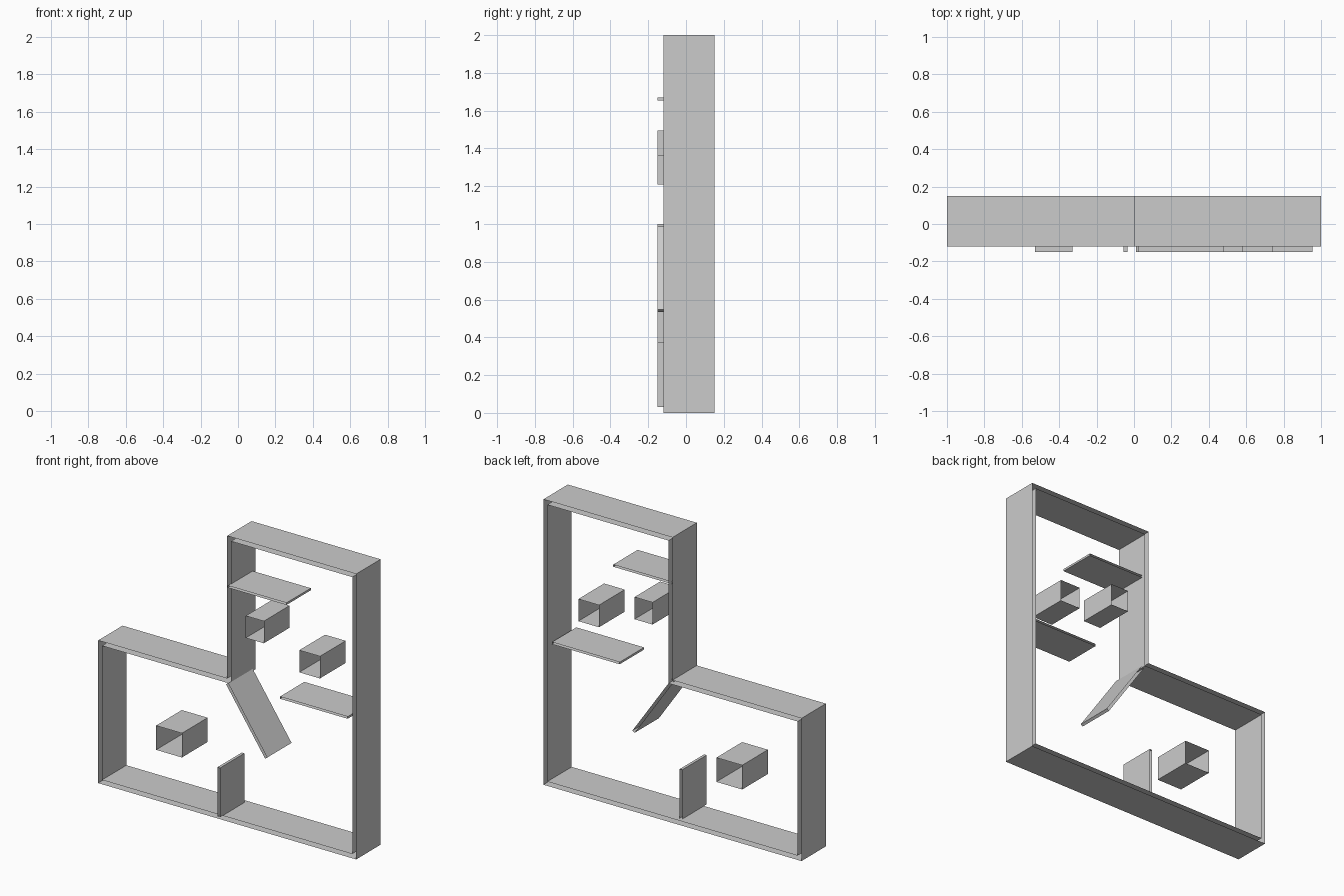
import bpy, bmesh, math

if "Cube" in bpy.data.objects:
    bpy.data.objects.remove(bpy.data.objects["Cube"])


def sleeve(name, outline, y0, y1):
    """Extrude a closed x-z outline along y, open at front and back."""
    bm = bmesh.new()
    verts = [bm.verts.new((x, y0, z)) for x, z in outline]
    edges = [bm.edges.new((v, verts[(i + 1) % len(verts)])) for i, v in enumerate(verts)]
    out = bmesh.ops.extrude_edge_only(bm, edges=edges)
    moved = [g for g in out["geom"] if isinstance(g, bmesh.types.BMVert)]
    bmesh.ops.translate(bm, verts=moved, vec=(0, y1 - y0, 0))
    bmesh.ops.recalc_face_normals(bm, faces=bm.faces[:])
    mesh = bpy.data.meshes.new(name)
    bm.to_mesh(mesh)
    bm.free()
    ob = bpy.data.objects.new(name, mesh)
    bpy.context.collection.objects.link(ob)
    return ob


def rect(x0, x1, z0, z1):
    return [(x0, z0), (x1, z0), (x1, z1), (x0, z1)]


def ell(t):
    """L-shaped outline inset by t."""
    return [(-1 + t, t), (1 - t, t), (1 - t, 2 - t), (t, 2 - t), (t, 1 - t), (-1 + t, 1 - t)]


# L-shaped wall: outer and inner skins
sleeve("outer_wall", ell(0), -0.12, 0.15)
sleeve("inner_wall", ell(0.03), -0.12, 0.15)

# Square open blocks
for name, box in (("low_block", (-0.53, -0.33, 0.37, 0.54)),
                  ("upper_left_block", (0.165, 0.305, 1.34, 1.495)),
                  ("upper_right_block", (0.58, 0.74, 1.21, 1.365))):
    sleeve(name, rect(*box), -0.15, 0.135)

# Thin shelves and divider
for name, box in (("upper_shelf", (0.025, 0.48, 1.655, 1.67)),
                  ("lower_shelf", (0.43, 0.955, 0.985, 1.0)),
                  ("floor_divider", (-0.055, -0.035, 0.03, 0.375))):
    sleeve(name, rect(*box), -0.15, 0.12)

# Sloping flap hanging from the inside corner
ax, az, bx, bz = 0.012, 0.975, 0.315, 0.535
length = math.hypot(bx - ax, bz - az)
nx, nz = -(bz - az) / length * 0.02, (bx - ax) / length * 0.02
sleeve("sloping_flap", [(ax, az), (bx, bz), (bx + nx, bz + nz), (ax + nx, az + nz)], -0.15, 0.12)

# Small square plate on the left inner wall
bm = bmesh.new()
bm.faces.new([bm.verts.new((-0.966, y, z)) for y, z in
              ((0.035, 0.73), (0.115, 0.73), (0.115, 0.80), (0.035, 0.80))])
mesh = bpy.data.meshes.new("wall_plate")
bm.to_mesh(mesh)
bm.free()
bpy.context.collection.objects.link(bpy.data.objects.new("wall_plate", mesh))
